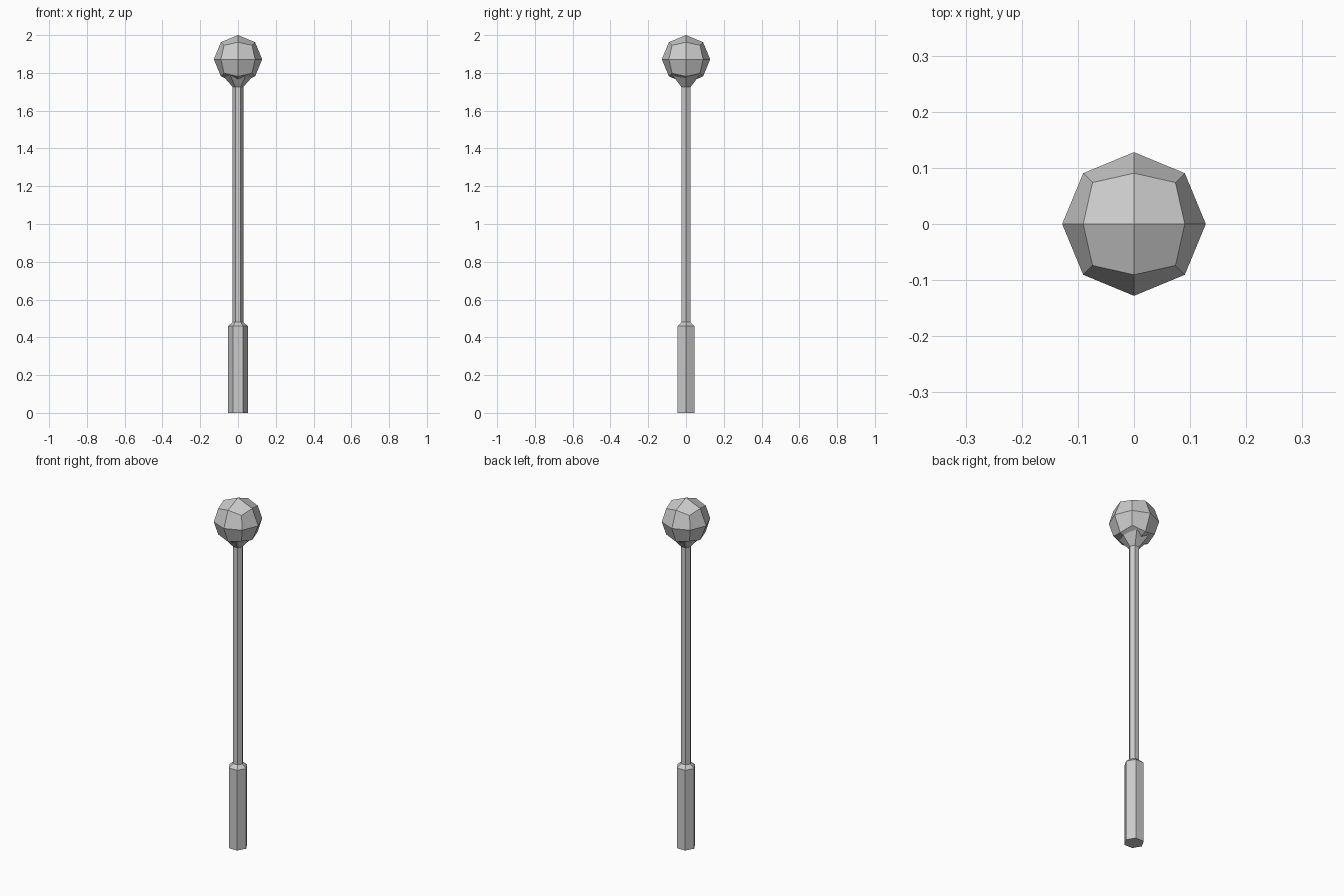
import bpy, bmesh, math

if "Cube" in bpy.data.objects:
    bpy.data.objects.remove(bpy.data.objects["Cube"])

def add_object(name, bm):
    bmesh.ops.recalc_face_normals(bm, faces=bm.faces)
    mesh = bpy.data.meshes.new(name)
    bm.to_mesh(mesh)
    bm.free()
    obj = bpy.data.objects.new(name, mesh)
    bpy.context.collection.objects.link(obj)
    return obj

def hex_column(name, profile, cap_bottom=False):
    """Six-sided column through (radius, height) rings, corners on the x axis."""
    bm = bmesh.new()
    rings = [[bm.verts.new((r * math.cos(i * math.pi / 3),
                            r * math.sin(i * math.pi / 3), z))
              for i in range(6)] for r, z in profile]
    for a, b in zip(rings, rings[1:]):
        for i in range(6):
            j = (i + 1) % 6
            bm.faces.new((a[i], a[j], b[j], b[i]))
    if cap_bottom:
        bm.faces.new(rings[0][::-1])
    return add_object(name, bm)

# Post: thick base, sloped shoulder, slim shaft and flared globe holder
hex_column("lamp_post", [(0.052, 0), (0.052, 0.46), (0.028, 0.48),
                         (0.028, 1.725), (0.085, 1.79)], cap_bottom=True)

# Globe: cube divided once and pushed out to a sphere
bm = bmesh.new()
bmesh.ops.create_cube(bm, size=2)
bmesh.ops.subdivide_edges(bm, edges=bm.edges[:], cuts=1, use_grid_fill=True)
for v in bm.verts:
    v.co = v.co.normalized() * 0.128
globe = add_object("lamp_globe", bm)
globe.location.z = 1.872
